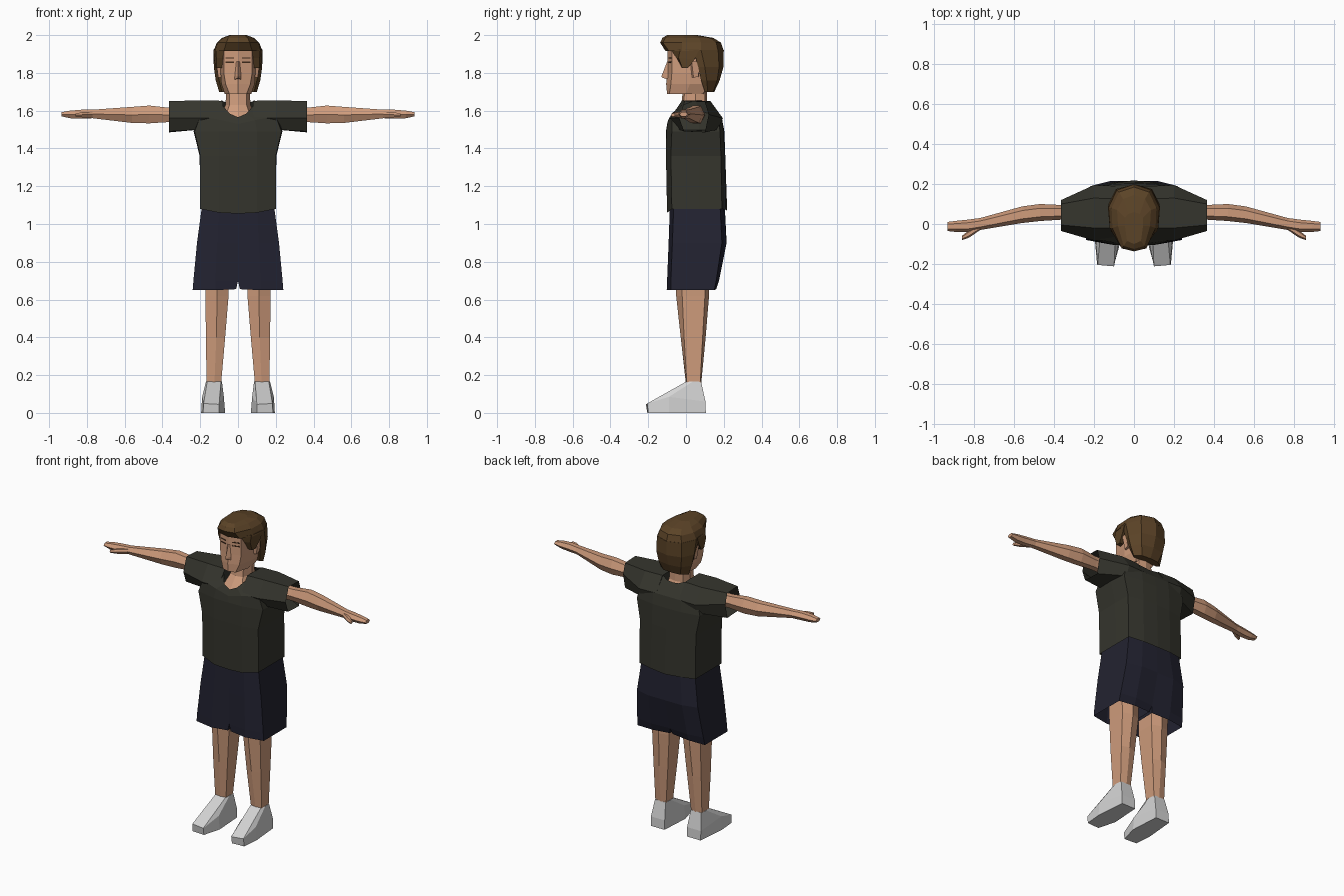
import bpy, bmesh


def material(name, r, g, b):
    m = bpy.data.materials.new(name)
    m.diffuse_color = (r, g, b, 1)
    return m


SKIN = material("skin", .62, .33, .20)
SHIRT = material("dark olive cloth", .035, .035, .026)
SHORTS = material("navy cloth", .016, .016, .03)
HAIR = material("brown hair", .105, .056, .02)
SHOE = material("pale grey shoe", .65, .65, .65)
DARK = material("dark brown line", .05, .025, .012)


def loft(name, rings, mat, start=True, end=True, paired=False):
    """Skin a list of equal-length point rings; optionally mirror it across x."""
    bm = bmesh.new()
    vs = [[bm.verts.new(p) for p in ring] for ring in rings]
    n = len(vs[0])
    for a, b in zip(vs, vs[1:]):
        for i in range(n):
            j = (i + 1) % n
            bm.faces.new((a[i], a[j], b[j], b[i]))
    if start:
        bm.faces.new(vs[0][::-1])
    if end:
        bm.faces.new(vs[-1])
    bmesh.ops.recalc_face_normals(bm, faces=bm.faces)
    me = bpy.data.meshes.new(name)
    bm.to_mesh(me)
    bm.free()
    me.materials.append(mat)
    ob = bpy.data.objects.new(name, me)
    bpy.context.collection.objects.link(ob)
    if paired:
        ob.modifiers.new("mirror", "MIRROR")
    return ob


def whole(half):
    """Complete a half ring that starts and ends on the centre line."""
    return half + [(-x, y, z) for x, y, z in half[-2:0:-1]]


def flat(z, pts):
    return [(x, y, z) for x, y in pts]


def across(x, pts):
    return [(x, y, z) for y, z in pts]


# Shirt body, open at hem and neckline
loft("shirt_body", [whole(r) for r in (
    [(0, -.1, 1.055), (.1, -.1, 1.06), (.2, -.075, 1.08), (.2, .07, 1.08),
     (.2, .19, 1.08), (.1, .21, 1.075), (0, .218, 1.07)],
    flat(1.36, [(0, -.106), (.1, -.106), (.2, -.08), (.203, .07), (.2, .185), (.1, .205), (0, .208)]),
    flat(1.49, [(0, -.106), (.1, -.104), (.23, -.075), (.235, .07), (.225, .18), (.1, .2), (0, .203)]),
    [(0, -.1, 1.53), (.09, -.095, 1.55), (.2, -.075, 1.57), (.22, .07, 1.6),
     (.2, .17, 1.57), (.1, .19, 1.56), (0, .19, 1.56)],
    [(0, -.085, 1.565), (.045, -.075, 1.585), (.08, -.03, 1.625), (.085, .05, 1.655),
     (.08, .12, 1.65), (.04, .135, 1.635), (0, .135, 1.63)],
)], SHIRT, False, False)

# Sleeves, open at the cuff
loft("sleeve", [
    across(.08, [(-.05, 1.5), (-.085, 1.56), (-.02, 1.652), (.125, 1.65), (.19, 1.56), (.18, 1.5)]),
    across(.2, [(-.04, 1.5), (-.083, 1.56), (-.02, 1.655), (.13, 1.65), (.195, 1.56), (.17, 1.5)]),
    across(.365, [(-.01, 1.49), (-.035, 1.56), (-.005, 1.65), (.1, 1.645), (.12, 1.58), (.1, 1.485)]),
], SHIRT, True, False, True)


# Arms: hexagonal limb narrowing to a flat hand
def arm_ring(x, y0, y1, z0, z1):
    m, q = (z0 + z1) / 2, (y1 - y0) * .25
    return across(x, [(y0, m), (y0 + q, z1), (y1 - q, z1), (y1, m), (y1 - q, z0), (y0 + q, z0)])


loft("arm", [arm_ring(*a) for a in (
    (.22, .02, .1, 1.535, 1.615), (.36, .022, .095, 1.54, 1.615),
    (.47, .015, .1, 1.533, 1.627), (.56, .005, .088, 1.535, 1.62),
    (.77, -.03, .03, 1.56, 1.605), (.83, -.04, .022, 1.558, 1.605),
    (.89, -.04, .016, 1.56, 1.6), (.935, -.035, .01, 1.57, 1.592))], SKIN, paired=True)
loft("thumb", [arm_ring(*a) for a in (
    (.77, -.03, 0, 1.565, 1.595), (.825, -.068, -.03, 1.565, 1.592),
    (.86, -.08, -.058, 1.568, 1.585))], SKIN, paired=True)

# Shorts: two legs meeting on the centre line, open below
loft("shorts_leg", [
    [(0, -.085, 1.1), (.1, -.085, 1.1), (.19, -.065, 1.1), (.19, .18, 1.1), (.1, .2, 1.1), (0, .205, 1.1)],
    [(0, -.09, .9), (.11, -.092, .9), (.217, -.072, .9), (.217, .19, .9), (.12, .215, .9), (0, .215, .9)],
    [(0, -.09, .7), (.12, -.1, .7), (.236, -.08, .7), (.236, .16, .7), (.13, .175, .7), (0, .165, .7)],
    [(.01, -.09, .655), (.12, -.102, .65), (.24, -.08, .65), (.24, .15, .65), (.13, .16, .655), (.01, .15, .66)],
], SHORTS, True, False, True)

# Legs
loft("leg", [
    flat(.85, [(.05, -.02), (.11, -.06), (.18, -.02), (.18, .1), (.11, .13), (.05, .1)]),
    flat(.62, [(.05, -.02), (.11, -.052), (.172, -.02), (.172, .1), (.11, .122), (.05, .1)]),
    flat(.4, [(.068, -.01), (.115, -.028), (.17, -.01), (.17, .088), (.12, .104), (.068, .088)]),
    flat(.15, [(.09, .005), (.125, 0), (.166, .005), (.166, .075), (.125, .08), (.09, .075)]),
], SKIN, paired=True)

# Shoes: flat sole, wedge toe, ankle collar
loft("shoe", [
    flat(0, [(.08, .105), (.178, .105), (.195, -.09), (.185, -.2), (.1, -.205), (.068, -.09)]),
    [(.08, .103, .06), (.178, .103, .06), (.19, -.09, .085), (.182, -.205, .05),
     (.1, -.212, .045), (.075, -.09, .085)],
    flat(.165, [(.09, .08), (.165, .08), (.17, .035), (.163, 0), (.09, 0), (.085, .035)]),
], SHOE, paired=True)

# Neck spreading into the collar opening
loft("neck", [whole(flat(z, p)) for z, p in (
    (1.56, [(0, -.08), (.07, -.06), (.1, .05), (.07, .13), (0, .14)]),
    (1.63, [(0, -.025), (.045, -.015), (.066, .05), (.05, .1), (0, .11)]),
    (1.72, [(0, -.015), (.045, -.005), (.062, .05), (.045, .1), (0, .11)]))], SKIN)

# Head
loft("head", [whole(flat(z, p)) for z, p in (
    (1.688, [(0, -.1), (.045, -.088), (.07, 0), (.06, .09), (0, .1)]),
    (1.74, [(0, -.105), (.065, -.08), (.088, .02), (.08, .12), (0, .13)]),
    (1.80, [(0, -.1), (.075, -.075), (.092, .02), (.088, .13), (0, .16)]),
    (1.86, [(0, -.097), (.075, -.075), (.093, .02), (.09, .13), (0, .17)]),
    (1.94, [(0, -.1), (.075, -.075), (.09, .02), (.08, .13), (0, .16)]))], SKIN)
loft("nose", [
    [(0, -.127, 1.775), (.018, -.095, 1.765), (-.018, -.095, 1.765)],
    [(0, -.13, 1.782), (.017, -.095, 1.785), (-.017, -.095, 1.785)],
    [(0, -.1, 1.86), (.009, -.094, 1.86), (-.009, -.094, 1.86)]], SKIN)
loft("ear", [
    [(.085, .03, 1.775), (.105, .04, 1.775), (.105, .065, 1.78), (.085, .07, 1.78)],
    [(.085, .02, 1.86), (.115, .03, 1.86), (.118, .075, 1.86), (.085, .075, 1.86)]], SKIN, paired=True)

# Closed eyes and brows as thin strips following the face
for name, z, h in (("eye_line", 1.853, .006), ("brow", 1.875, .006)):
    loft(name, [[(x, y - .002, z), (x, y + .006, z), (x, y + .006, z + h), (x, y - .002, z + h)]
                for x, y in ((.022, -.0915), (.065, -.079))], DARK, paired=True)

# Hair: crown with overhanging fringe
loft("hair_crown", [whole(flat(z, p)) for z, p in (
    (1.915, [(0, -.108), (.075, -.09), (.122, -.02), (.13, .08), (.088, .17), (0, .2)]),
    (1.96, [(0, -.137), (.062, -.122), (.108, -.02), (.112, .08), (.075, .16), (0, .185)]),
    (1.985, [(0, -.125), (.052, -.11), (.08, -.01), (.085, .07), (.055, .125), (0, .145)]),
    (2.0, [(0, -.1), (.035, -.085), (.045, -.01), (.045, .03), (.03, .05), (0, .06)]))], HAIR)
# Hair at the back, down to the nape
loft("hair_back", [whole(flat(z, p)) for z, p in (
    (1.70, [(0, .1), (.085, .1), (.1, .115), (.06, .145), (0, .15)]),
    (1.76, [(0, .08), (.1, .08), (.118, .11), (.08, .165), (0, .178)]),
    (1.83, [(0, .06), (.115, .065), (.128, .1), (.09, .175), (0, .198)]),
    (1.92, [(0, .05), (.125, .04), (.13, .08), (.088, .17), (0, .2)]))], HAIR)
# Sideburns
loft("sideburn", [
    [(.085, -.02, 1.825), (.115, -.02, 1.825), (.118, .01, 1.825), (.085, .01, 1.825)],
    [(.08, -.05, 1.88), (.115, -.04, 1.88), (.126, .045, 1.87), (.085, .045, 1.87)],
    [(.07, -.085, 1.925), (.117, -.03, 1.925), (.13, .07, 1.925), (.085, .07, 1.925)]], HAIR, paired=True)
